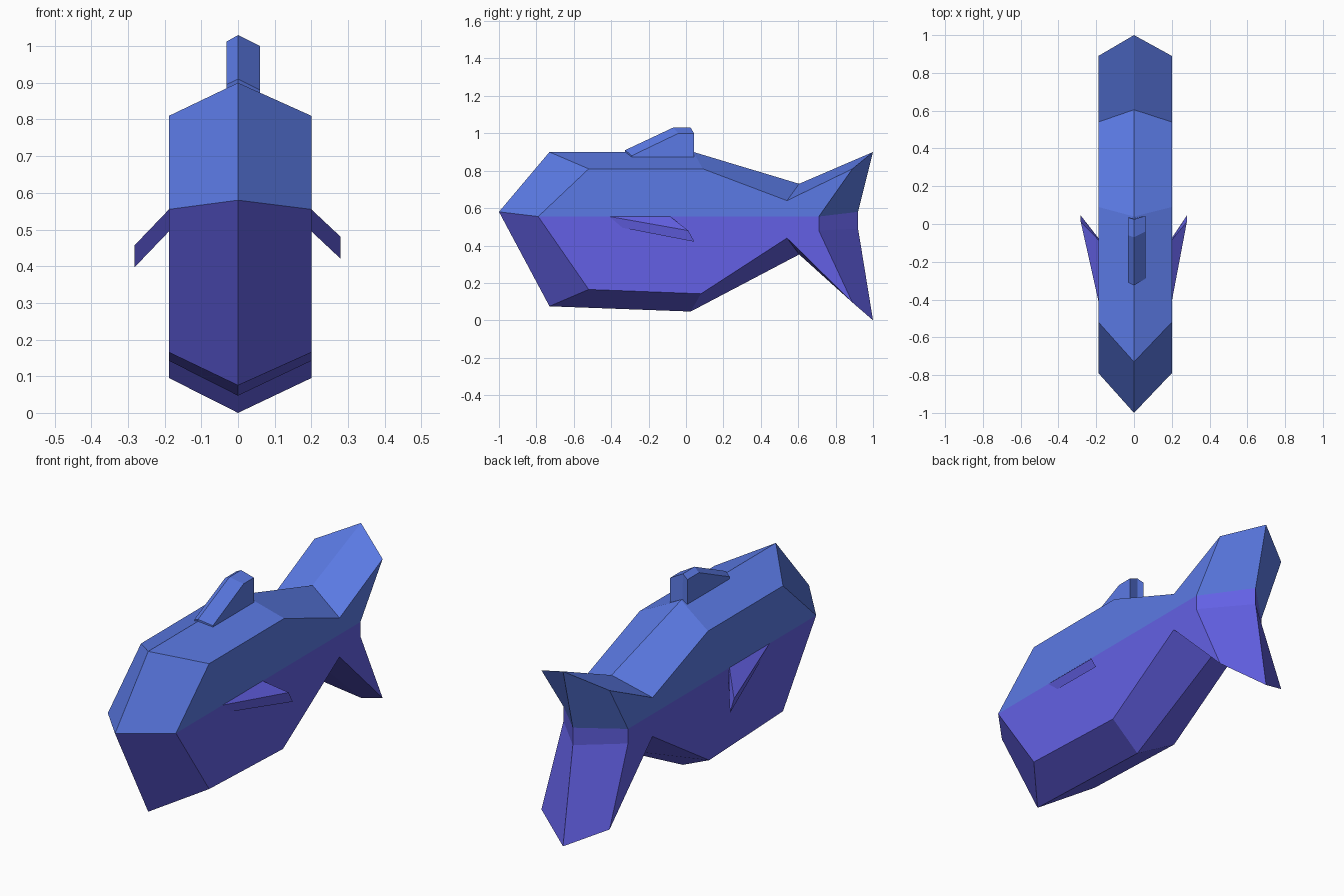
import bpy
import bmesh

if "Cube" in bpy.data.objects:
    bpy.data.objects.remove(bpy.data.objects["Cube"])

XL, XR = -0.188, 0.2   # flat flanks of the body


def material(name, rgb):
    m = bpy.data.materials.new(name)
    m.diffuse_color = (*rgb, 1)
    m.use_nodes = True
    m.node_tree.nodes["Principled BSDF"].inputs["Base Color"].default_value = m.diffuse_color
    return m


blue = material("blue", (0.105, 0.195, 0.78))
purple = material("purple", (0.125, 0.118, 0.78))


def solid(name, sections, mat):
    """Skin equal-length closed outlines, given as lists of points, into a capped solid."""
    n = len(sections[0])
    verts = [p for s in sections for p in s]
    faces = [list(range(n))[::-1], list(range(len(verts) - n, len(verts)))]
    for k in range(len(sections) - 1):
        for i in range(n):
            j = (i + 1) % n
            faces.append([k * n + i, k * n + j, (k + 1) * n + j, (k + 1) * n + i])
    me = bpy.data.meshes.new(name)
    me.from_pydata(verts, [], faces)
    me.materials.append(mat)
    ob = bpy.data.objects.new(name, me)
    bpy.context.collection.objects.link(ob)
    # consistent outward normals
    bm = bmesh.new()
    bm.from_mesh(me)
    bmesh.ops.recalc_face_normals(bm, faces=bm.faces)
    bm.to_mesh(me)
    bm.free()
    return ob


def at_x(x, outline):
    return [(x, y, z) for y, z in outline]


def flank(outline, notch):
    """Flank outline with its tail notch (points marked None) at the given y."""
    return [(notch if y is None else y, z) for y, z in outline]


# Back half: (y, z) outlines on the flanks and along the centre ridge
upper_side = [(-0.79, 0.555), (-0.52, 0.81), (0.09, 0.81), (0.54, 0.64),
              (0.89, 0.81), (None, 0.555)]
upper_ridge = [(-1, 0.58), (-0.73, 0.90), (0.04, 0.90), (0.605, 0.73),
               (1, 0.90), (0.92, 0.58)]
solid("upper_body", [at_x(XL, flank(upper_side, 0.74)), at_x(0, upper_ridge),
                     at_x(XR, flank(upper_side, 0.71))], blue)

# Belly half
lower_side = [(-0.79, 0.555), (-0.52, 0.165), (0.08, 0.142), (0.54, 0.44),
              (0.89, 0.095), (None, 0.48), (None, 0.555)]
lower_ridge = [(-1, 0.58), (-0.73, 0.075), (0.025, 0.047), (0.605, 0.352),
               (1, 0.0), (0.92, 0.49), (0.92, 0.58)]
solid("lower_body", [at_x(XL, flank(lower_side, 0.74)), at_x(0, lower_ridge),
                     at_x(XR, flank(lower_side, 0.71))], purple)

# Dorsal fin
fin_left = [(-0.30, 0.87), (-0.31, 0.895), (-0.06, 1.012), (0.035, 1.012), (0.035, 0.87)]
fin_ridge = [(-0.325, 0.87), (-0.325, 0.91), (-0.07, 1.03), (0.025, 1.03), (0.03, 0.87)]
fin_right = [(-0.29, 0.87), (-0.29, 0.88), (-0.04, 1.0), (0.043, 1.0), (0.043, 0.87)]
solid("dorsal_fin", [at_x(-0.032, fin_left), at_x(0, fin_ridge),
                     at_x(0.06, fin_right)], blue)

# Side fins: triangular wedges sweeping out, back and down
for name, root, tip, drop in (("right_fin", XR, 0.28, 0.0), ("left_fin", XL, -0.282, 0.023)):
    top = [(root, -0.41, 0.555), (root, -0.085, 0.555), (tip, 0.012, 0.48 - drop)]
    bottom = [(root, -0.34, 0.495), (root, -0.075, 0.495), (tip, 0.045, 0.42 - drop)]
    solid(name, [top, bottom], purple)
